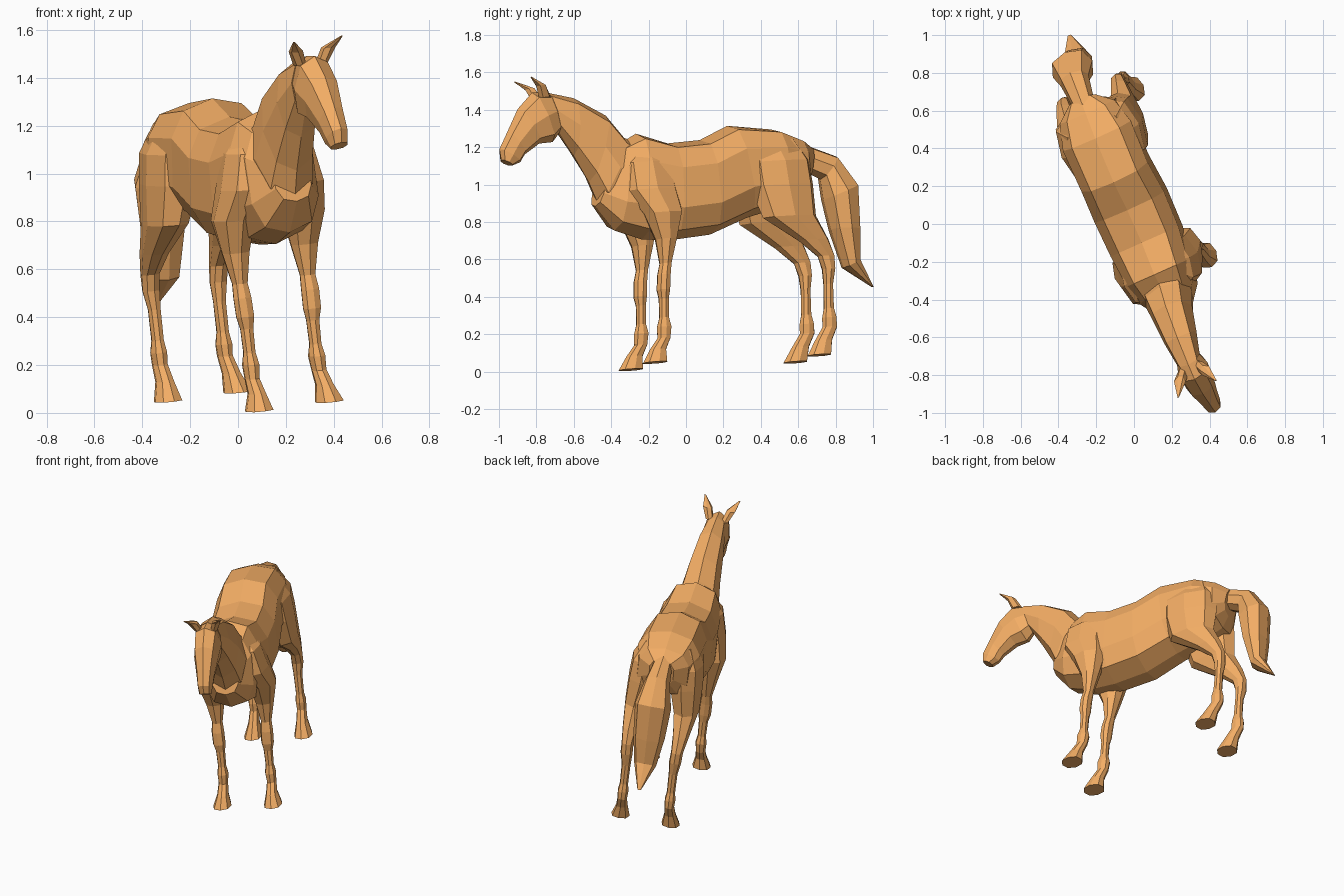
import bpy, bmesh
from math import sin, cos, tau, copysign
from mathutils import Matrix, Vector

# Pose: horse is modelled symmetric about x = 0, then turned and leaned slightly
POSE = Matrix(((0.907, -0.397, -0.077, 0.045),
               (0.403, 0.911, -0.089, 0.207),
               (0.120, 0.041, 0.992, 0.049),
               (0, 0, 0, 1)))

coat = bpy.data.materials.new("coat")
coat.diffuse_color = (0.9, 0.42, 0.13, 1)


def loft(name, rings, n=8, square=0.85):
    """Ring = (y1, z1, y2, z2, half_width, x): oval spanning two points of the side profile."""
    bm = bmesh.new()
    loops = []
    for y1, z1, y2, z2, hw, x in rings:
        mid, half = Vector((x, (y1 + y2) / 2, (z1 + z2) / 2)), Vector((0, y1 - y2, z1 - z2)) / 2
        loop = []
        for i in range(n):
            a = tau * i / n
            c, s = (copysign(abs(t) ** square, t) if abs(t) > 1e-6 else 0 for t in (cos(a), sin(a)))
            loop.append(bm.verts.new(mid + half * c + Vector((hw * s, 0, 0))))
        loops.append(loop)
    for a, b in zip(loops, loops[1:]):
        for i in range(n):
            j = (i + 1) % n
            bm.faces.new((a[i], a[j], b[j], b[i]))
    bm.faces.new(loops[0])
    bm.faces.new(loops[-1])
    bmesh.ops.recalc_face_normals(bm, faces=bm.faces)
    bm.transform(POSE)
    me = bpy.data.meshes.new(name)
    bm.to_mesh(me)
    bm.free()
    me.materials.append(coat)
    bpy.context.collection.objects.link(bpy.data.objects.new(name, me))


def centred(rows):
    return [r + (0,) for r in rows]


# Trunk, chest to rump
loft("body", centred([
    (-.60, 1.08, -.675, .87, .085), (-.50, 1.20, -.575, .735, .16),
    (-.40, 1.25, -.42, .68, .185), (-.22, 1.19, -.25, .67, .205),
    (-.03, 1.20, -.02, .69, .21), (.138, 1.27, .20, .77, .20),
    (.39, 1.24, .40, .82, .205), (.53, 1.18, .53, .87, .165),
    (.61, 1.13, .57, .95, .08)]), 10, 0.75)

# Neck
loft("neck", centred([
    (-.40, 1.20, -.54, .86, .13), (-.47, 1.23, -.66, .89, .13),
    (-.566, 1.354, -.70, 1.0, .112), (-.744, 1.455, -.774, 1.145, .092),
    (-.90, 1.492, -.85, 1.28, .068)]))

# Head, poll to muzzle
loft("head", centred([
    (-.89, 1.49, -.84, 1.28, .062), (-.985, 1.495, -.89, 1.225, .085),
    (-1.078, 1.41, -.97, 1.22, .078), (-1.15, 1.29, -1.06, 1.165, .057),
    (-1.205, 1.20, -1.09, 1.125, .047), (-1.20, 1.14, -1.14, 1.108, .038)]))

# Tail
loft("tail", centred([
    (.58, 1.15, .56, 1.01, .06), (.757, 1.08, .655, .96, .08),
    (.86, .92, .662, .85, .115), (.85, .68, .69, .69, .10),
    (.835, .52, .745, .48, .07), (.907, .37, .895, .375, .012)]))

# Leg profiles: height, centre y, half depth, half width, x
FRONT = [(0, -.48, .07, .058, .162), (.07, -.454, .048, .036, .156), (.13, -.412, .038, .03, .154),
         (.19, -.404, .042, .035, .152), (.24, -.40, .027, .026, .152), (.34, -.392, .027, .029, .152),
         (.39, -.39, .036, .04, .154), (.47, -.38, .036, .04, .156), (.53, -.365, .033, .034, .156),
         (.66, -.35, .06, .06, .158), (.80, -.355, .11, .09, .16), (.93, -.40, .15, .095, .13),
         (1.08, -.40, .14, .09, .10), (1.17, -.375, .07, .05, .06)]
REAR = [(0, .484, .068, .058, .16), (.08, .52, .05, .036, .153), (.15, .565, .043, .03, .15),
        (.20, .567, .042, .034, .15), (.25, .569, .029, .026, .15), (.38, .578, .026, .028, .15),
        (.46, .586, .036, .038, .155), (.53, .577, .048, .038, .158), (.62, .51, .088, .052, .16),
        (.75, .385, .155, .08, .155), (.92, .365, .185, .105, .13), (1.05, .36, .185, .105, .12),
        (1.17, .34, .15, .07, .09)]

for side, sx in (("right", -1), ("left", 1)):
    for part, prof in (("front_leg", FRONT), ("rear_leg", REAR)):
        loft(f"{part}_{side}", [(y - d, z, y + d, z, w, sx * x) for z, y, d, w, x in prof])
    # Ear
    loft(f"ear_{side}", [
        (-.97, 1.46, -.90, 1.46, .024, sx * .05), (-.99, 1.52, -.935, 1.525, .03, sx * .075),
        (-1.035, 1.567, -1.03, 1.57, .004, sx * .11)], 6)
